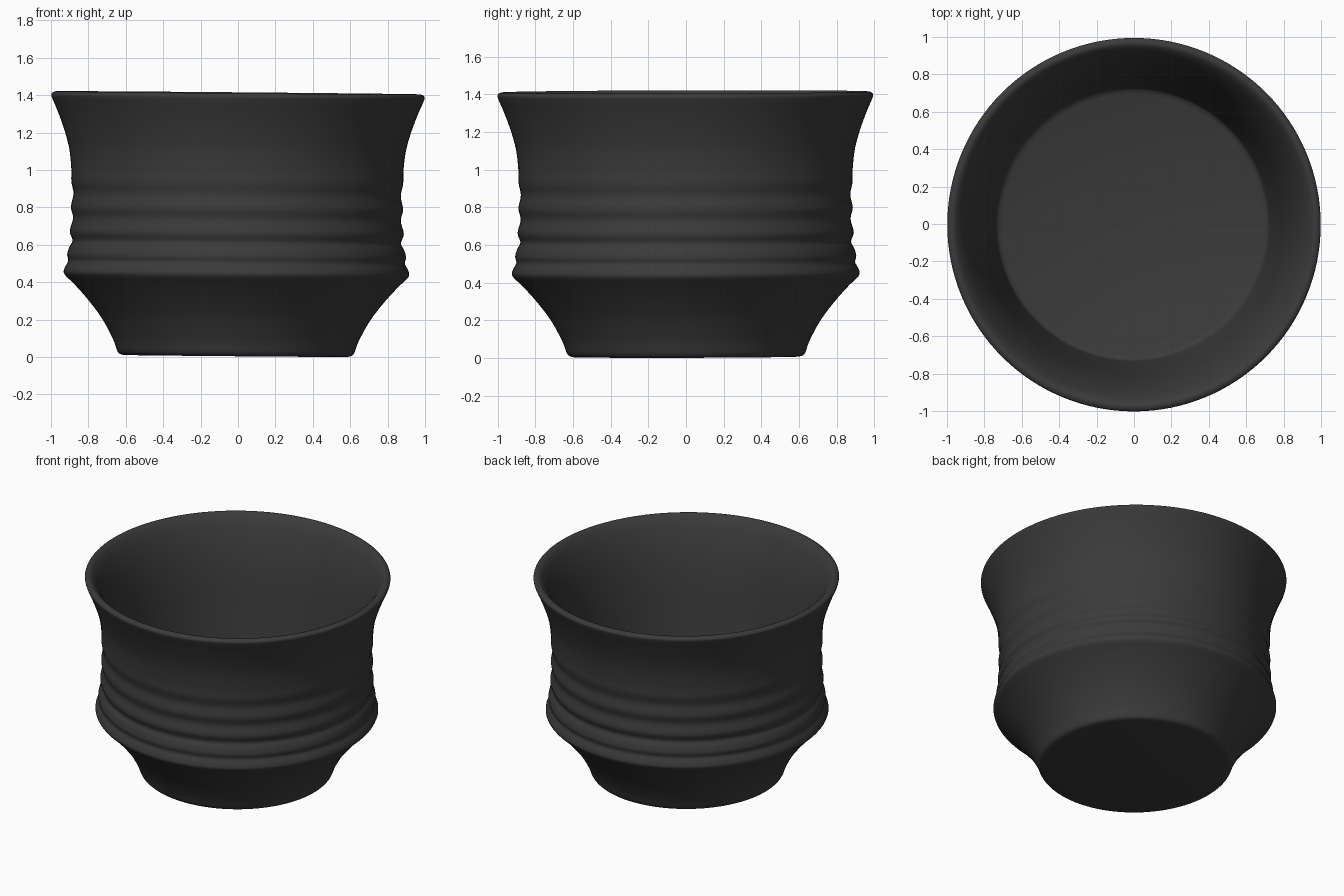
import bpy, bmesh, math
from mathutils import Vector, Matrix

if "Cube" in bpy.data.objects:
    bpy.data.objects.remove(bpy.data.objects["Cube"], do_unlink=True)

SEGMENTS = 128


def smooth_path(points, steps=4):
    """Catmull-Rom curve through the (radius, height) points."""
    pts = [Vector(p) for p in points]
    pts = [pts[0]] + pts + [pts[-1]]
    path = []
    for a, b, c, d in zip(pts, pts[1:], pts[2:], pts[3:]):
        for i in range(steps):
            t = i / steps
            path.append(0.5 * (2 * b + (c - a) * t + (2 * a - 5 * b + 4 * c - d) * t**2
                               + (3 * b - a - 3 * c + d) * t**3))
    return path + [pts[-1]]


# Outer wall: foot, flared base, shoulder, soft throwing rings, flared lip
outer = [(0.60, 0.005), (0.63, 0.02), (0.657, 0.09), (0.717, 0.2), (0.793, 0.3),
         (0.865, 0.38), (0.92, 0.435), (0.918, 0.47), (0.9, 0.505), (0.906, 0.54),
         (0.895, 0.58), (0.878, 0.615), (0.893, 0.665), (0.876, 0.735), (0.888, 0.795),
         (0.875, 0.866), (0.887, 0.93), (0.888, 1.0), (0.9, 1.107), (0.928, 1.21),
         (0.965, 1.31), (0.995, 1.38), (0.996, 1.4), (0.98, 1.411)]
# Inner wall: rounded lip, side steepening down to the flat floor
inner = [(0.96, 1.409), (0.935, 1.385), (0.905, 1.335), (0.865, 1.24), (0.83, 1.12),
         (0.802, 0.98), (0.775, 0.8), (0.752, 0.65), (0.735, 0.55), (0.725, 0.515),
         (0.7, 0.5)]
profile = [Vector((0, 0.005))] + smooth_path(outer + inner) + [Vector((0, 0.5))]

# Turn the profile around the vertical axis
bm = bmesh.new()
verts = [bm.verts.new((p.x, 0, p.y)) for p in profile]
edges = [bm.edges.new(pair) for pair in zip(verts, verts[1:])]
bmesh.ops.spin(bm, geom=verts + edges, cent=(0, 0, 0), axis=(0, 0, 1),
               angle=math.tau, steps=SEGMENTS, use_duplicate=False)
bmesh.ops.remove_doubles(bm, verts=bm.verts, dist=0.0005)
bmesh.ops.recalc_face_normals(bm, faces=bm.faces)

# The pot leans very slightly
lean = Matrix.Rotation(math.radians(0.5), 4, "Y") @ Matrix.Rotation(math.radians(0.15), 4, "X")
bmesh.ops.transform(bm, matrix=lean, verts=bm.verts)
lowest = min(v.co.z for v in bm.verts)
middle_x = (min(v.co.x for v in bm.verts) + max(v.co.x for v in bm.verts)) / 2
bmesh.ops.translate(bm, vec=(-middle_x, 0, -lowest), verts=bm.verts)

mesh = bpy.data.meshes.new("bowl")
bm.to_mesh(mesh)
bm.free()
bowl = bpy.data.objects.new("bowl", mesh)
bpy.context.collection.objects.link(bowl)

# Charcoal glaze
glaze = bpy.data.materials.new("charcoal_glaze")
glaze.use_nodes = True
color = (0.043, 0.043, 0.043, 1)
glaze.diffuse_color = color
glaze.node_tree.nodes["Principled BSDF"].inputs["Base Color"].default_value = color
mesh.materials.append(glaze)

bpy.context.view_layer.objects.active = bowl
bowl.select_set(True)
bpy.ops.object.shade_smooth_by_angle(angle=math.radians(60))
